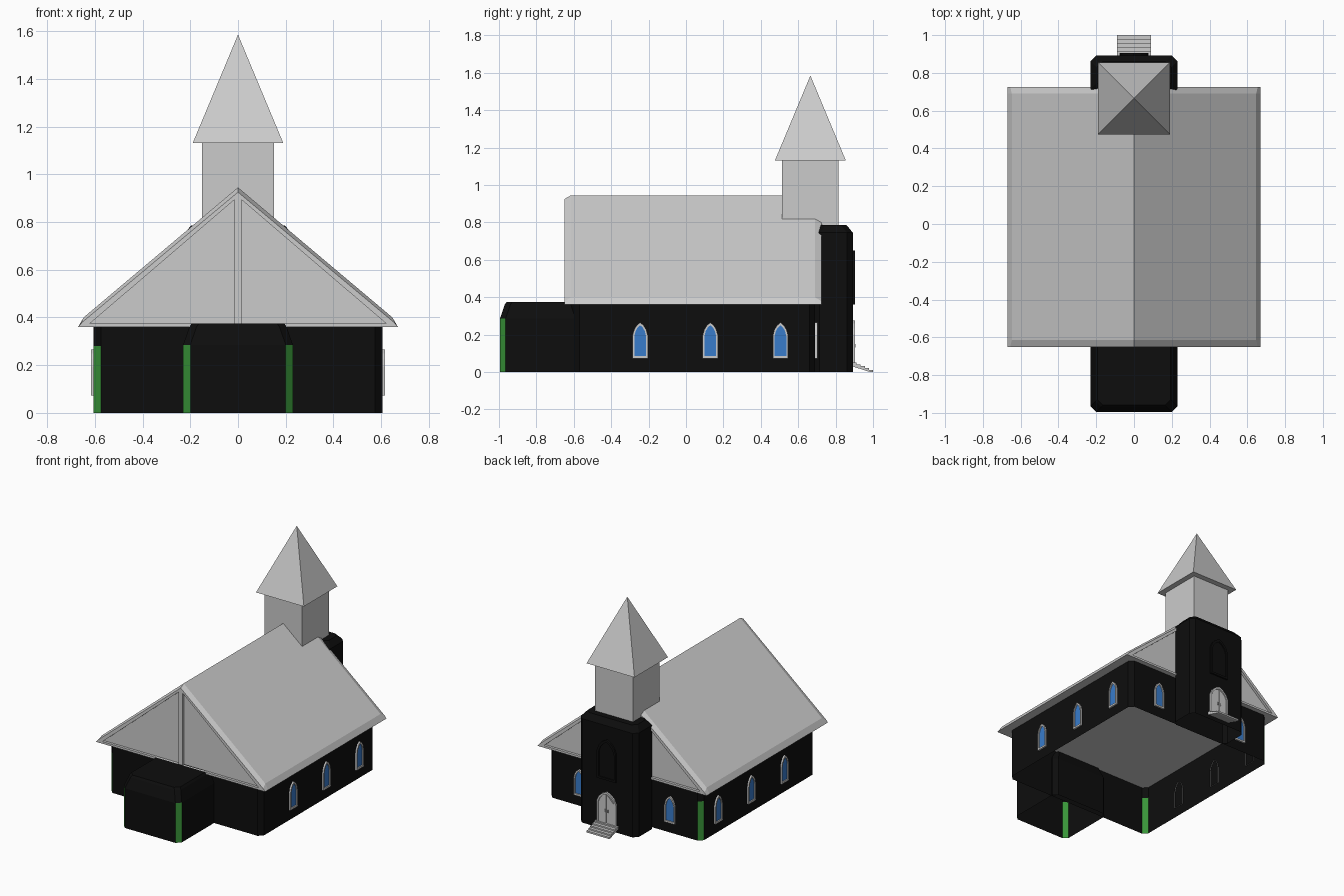
import bpy, bmesh
from math import pi
from mathutils import Matrix

if "Cube" in bpy.data.objects:
    bpy.data.objects.remove(bpy.data.objects["Cube"])


def mat(name, col):
    m = bpy.data.materials.new(name)
    m.diffuse_color = (*col, 1)
    m.use_nodes = True
    m.node_tree.nodes["Principled BSDF"].inputs["Base Color"].default_value = m.diffuse_color
    return m


BLACK = mat("black_wall", (0.004, 0.004, 0.004))
BLUE = mat("blue_glass", (0.04, 0.2, 0.6))
GREEN = mat("green_trim", (0.04, 0.3, 0.04))


def finish(name, bm, mats=(), matrix=None):
    bmesh.ops.recalc_face_normals(bm, faces=bm.faces)
    me = bpy.data.meshes.new(name)
    bm.to_mesh(me)
    bm.free()
    for m in mats:
        me.materials.append(m)
    ob = bpy.data.objects.new(name, me)
    bpy.context.collection.objects.link(ob)
    if matrix:
        ob.matrix_world = matrix
    return ob


def loft(bm, rings, caps=(True, True)):
    """Join closed rings of points; returns side faces per level."""
    vs = [[bm.verts.new(p) for p in r] for r in rings]
    n = len(vs[0])
    levels = []
    for a, b in zip(vs, vs[1:]):
        levels.append([bm.faces.new((a[i], a[(i + 1) % n], b[(i + 1) % n], b[i])) for i in range(n)])
    if caps[0]:
        bm.faces.new(vs[0][::-1])
    if caps[1]:
        bm.faces.new(vs[-1])
    return levels


def shell(name, x, y0, y1, levels, c=0.03, green=()):
    """Open-bottomed block with chamfered corners; levels are (z, inset)."""
    rings = []
    for z, i in levels:
        X, a, b = x - i, y0 + i, y1 - i
        rings.append([(-X + c, a, z), (X - c, a, z), (X, a + c, z), (X, b - c, z),
                      (X - c, b, z), (-X + c, b, z), (-X, b - c, z), (-X, a + c, z)])
    bm = bmesh.new()
    sides = loft(bm, rings, (False, True))
    for g in green:                       # corner faces: 1, 3, 5, 7
        sides[0][g].material_index = 1
    return finish(name, bm, (BLACK, GREEN))


def box(name, x0, x1, y0, y1, z0, z1, matrix=None, mats=()):
    bm = bmesh.new()
    loft(bm, [[(x0, y0, z), (x1, y0, z), (x1, y1, z), (x0, y1, z)] for z in (z0, z1)])
    return finish(name, bm, mats, matrix)


def prism(name, pts, y0, y1, matrix=None, mats=()):
    bm = bmesh.new()
    loft(bm, [[(px, y, pz) for px, pz in pts] for y in (y0, y1)])
    return finish(name, bm, mats, matrix)


# Walls: nave (open below, roof closes the top), apse and tower
nave = shell("nave_walls", 0.605, -0.60, 0.69, [(0, 0), (0.28, 0), (0.36, 0)], green=(5, 7))
bm = bmesh.new()
bm.from_mesh(nave.data)
bmesh.ops.delete(bm, geom=[f for f in bm.faces if len(f.verts) == 8], context='FACES_ONLY')
bm.to_mesh(nave.data)
bm.free()
shell("apse", 0.23, -0.995, -0.56, [(0, 0), (0.285, 0), (0.36, 0.026), (0.375, 0.036)], green=(1, 7))
shell("tower", 0.23, 0.685, 0.892, [(0, 0), (0.28, 0), (0.745, 0), (0.785, 0.033)])

# Roof with bevelled rims and two recessed triangular panels in each gable
full = [(-0.67, 0.36), (0.67, 0.36), (0.647, 0.40), (0, 0.945), (-0.647, 0.40)]
end = [(-0.67, 0.36), (0.67, 0.36), (0.655, 0.378), (0, 0.925), (-0.655, 0.378)]
bm = bmesh.new()
loft(bm, [[(x, y, z) for x, z in p] for p, y in
          ((end, -0.65), (full, -0.615), (full, 0.69), (end, 0.725))])
roof = finish("roof", bm)
bm = bmesh.new()
for s in (-1, 1):
    tri = [(0.62 * s, 0.375), (0.015 * s, 0.375), (0.015 * s, 0.893)]
    for a, b in ((-0.70, -0.632), (0.707, 0.78)):
        loft(bm, [[(x, y, z) for x, z in tri] for y in (a, b)])
cutter = finish("gable_cutter", bm)
cutter.hide_render = True
mod = roof.modifiers.new("gable_recess", 'BOOLEAN')
mod.operation, mod.solver, mod.object = 'DIFFERENCE', 'EXACT', cutter
bpy.context.view_layer.objects.active = roof
bpy.ops.object.modifier_apply(modifier=mod.name)
bpy.data.objects.remove(cutter)

# Belfry and spire
box("belfry", -0.15, 0.15, 0.512, 0.815, 0.70, 1.13)
bm = bmesh.new()
base = [bm.verts.new(p) for p in ((-0.19, 0.475, 1.13), (0.19, 0.475, 1.13),
                                  (0.19, 0.855, 1.13), (-0.19, 0.855, 1.13))]
tip = bm.verts.new((0, 0.665, 1.585))
bm.faces.new(base[::-1])
for i in range(4):
    bm.faces.new((base[i], base[(i + 1) % 4], tip))
finish("spire", bm)


def arch(w, z0, zs, zt):
    """Pointed arch outline: half width, sill, spring and top heights."""
    h = zt - zs
    return [(-w, z0), (w, z0), (w, zs), (0.8 * w, zs + 0.45 * h), (0.45 * w, zs + 0.78 * h), (0, zt),
            (-0.45 * w, zs + 0.78 * h), (-0.8 * w, zs + 0.45 * h), (-w, zs)]


def framed_arch(name, outer, inner, matrix, fill, frame=()):
    bm = bmesh.new()
    steps = ((outer, 0.005), (outer, -0.012), (inner, -0.012), (inner, 0.0))
    loft(bm, [[(x, y, z) for x, z in p] for p, y in steps], (False, False))
    finish(name + "_frame", bm, frame, matrix)
    bm = bmesh.new()
    bm.faces.new([bm.verts.new((x, -0.004, z)) for x, z in inner])
    finish(name + "_panel", bm, fill, matrix)


def place(x, y, angle):
    return Matrix.Translation((x, y, 0)) @ Matrix.Rotation(angle, 4, 'Z')


# Windows: three along each side, two beside the tower
spots = [(s * 0.605, y, s * pi / 2) for s in (-1, 1) for y in (-0.245, 0.13, 0.505)]
spots += [(s * 0.36, 0.69, pi) for s in (-1, 1)]
for x, y, a in spots:
    framed_arch("window", arch(0.041, 0.072, 0.195, 0.265), arch(0.031, 0.085, 0.193, 0.25),
                place(x, y, a), (BLUE,))

# Blind arch and door on the tower
back = place(0, 0.892, pi)
framed_arch("blind_arch", arch(0.075, 0.36, 0.56, 0.65), arch(0.06, 0.375, 0.555, 0.63),
            back, (BLACK,), (BLACK,))
framed_arch("door", arch(0.076, 0.048, 0.2, 0.275), arch(0.064, 0.05, 0.195, 0.26), back, ())
for s in (-1, 1):
    leaf = [(0.003 * s, 0.05), (0.062 * s, 0.05), (0.062 * s, 0.195), (0.003 * s, 0.255)]
    prism("door_leaf", leaf, -0.008, 0, back)
    box("door_handle", s * 0.012 - 0.003, s * 0.012 + 0.003, -0.014, -0.006, 0.13, 0.15, back)

# Entrance steps: zigzag top over a sloping underside
n = 5
prof = []
for i in range(n):
    y, z = 0.89 + i * 0.022, 0.05 - i * 0.0095
    prof += [(y, z), (y + 0.022, z)]
prof += [(1.0, 0.0), (0.985, 0.0), (0.89, 0.03)]
bm = bmesh.new()
loft(bm, [[(x, y, z) for y, z in prof] for x in (-0.09, 0.09)])
finish("entrance_steps", bm)
